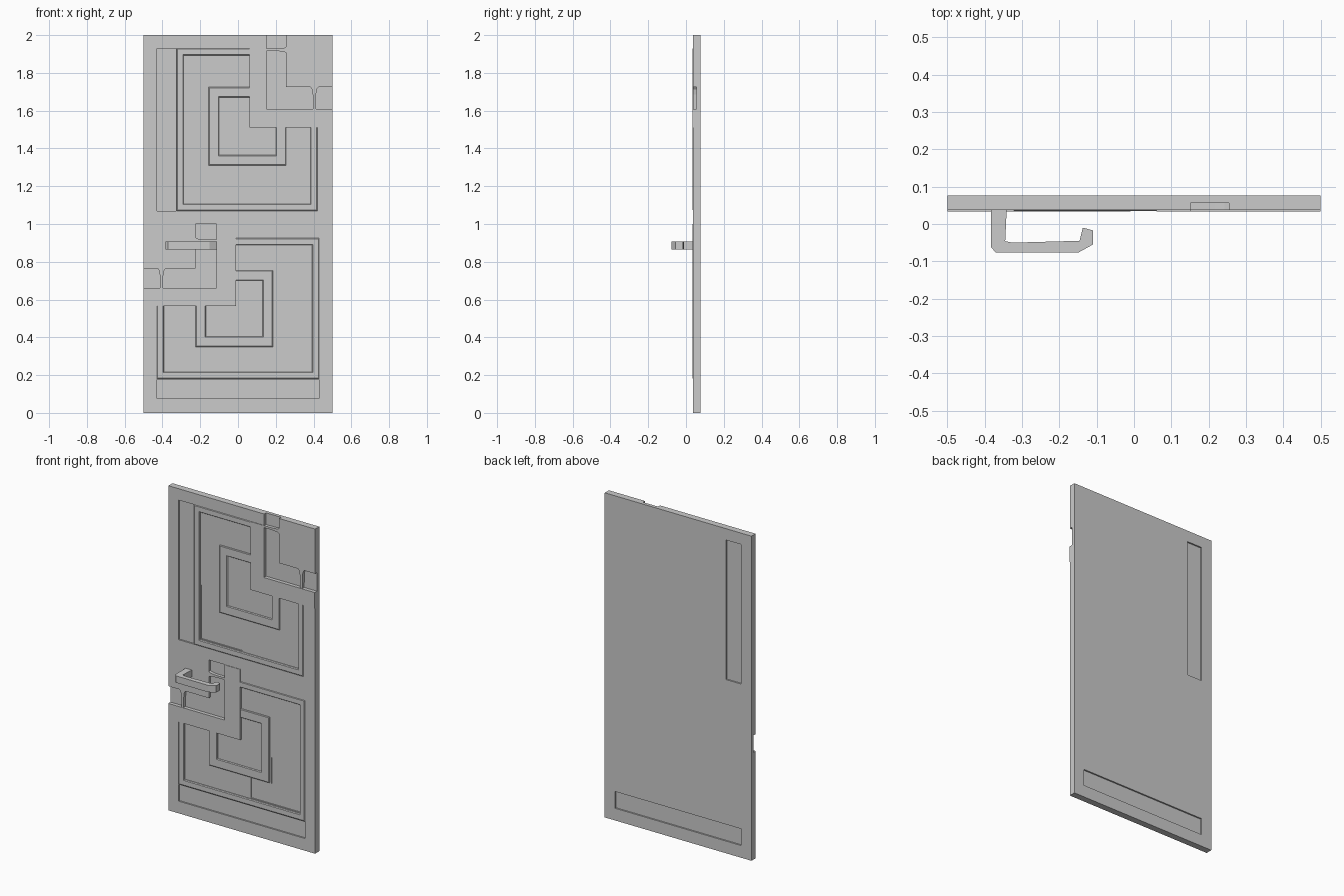
import bpy, bmesh

if "Cube" in bpy.data.objects:
    bpy.data.objects.remove(bpy.data.objects["Cube"])

FRONT, BACK = 0.037, 0.077
STRAP, FLOOR, POCKET, CHANNEL = 0.034, 0.046, 0.051, 0.056


def add_object(name, bm):
    bmesh.ops.recalc_face_normals(bm, faces=bm.faces[:])
    me = bpy.data.meshes.new(name)
    bm.to_mesh(me)
    bm.free()
    ob = bpy.data.objects.new(name, me)
    bpy.context.collection.objects.link(ob)
    return ob


def loft(name, loops):
    """Join equal point loops into a closed skin with end caps."""
    bm = bmesh.new()
    rings = [[bm.verts.new(p) for p in lp] for lp in loops]
    for a, b in zip(rings, rings[1:]):
        for i in range(len(a)):
            j = (i + 1) % len(a)
            bm.faces.new((a[i], a[j], b[j], b[i]))
    bm.faces.new(rings[0])
    bm.faces.new(rings[-1])
    return add_object(name, bm)


def prism(name, pts, y0, y1, s=1):
    """Front-view outline extruded in y; s=-1 mirrors it in x."""
    return loft(name, [[(s * x, y, z) for x, z in pts] for y in (y0, y1)])


def rect(x0, x1, z0, z1):
    return [(x0, z0), (x1, z0), (x1, z1), (x0, z1)]


def cut(pts, y0, y1, s=1):
    cutter = prism("cutter", pts, y0, y1, s)
    cutter.hide_render = True
    mod = door.modifiers.new("recess", 'BOOLEAN')
    mod.operation, mod.solver, mod.object = 'DIFFERENCE', 'EXACT', cutter
    bpy.context.view_layer.objects.active = door
    bpy.ops.object.modifier_apply(modifier=mod.name)
    bpy.data.objects.remove(cutter)


def moulding(name, box, clip, width, top, s):
    """Mitred strip around a square, with the strap corner left open."""
    x0, x1, z0, z1 = box
    cx, cz = clip
    prof = [(0, FLOOR + .001), (0, top + .003), (.004, top),
            (width - .004, top), (width, top + .005), (width, FLOOR + .001)]
    stations = [lambda i: (cx, z1 - i), lambda i: (x0 + i, z1 - i),
                lambda i: (x0 + i, z0 + i), lambda i: (x1 - i, z0 + i),
                lambda i: (x1 - i, cz)]
    loops = []
    for f in stations:
        loops.append([(s * f(i)[0], y, f(i)[1]) for i, y in prof])
    loft(name, loops)


# Door slab
door = prism("door_slab", rect(-.5, .5, 0, 2), FRONT, BACK)

# Long plain recesses on both faces
for strip in (rect(-.43, -.327, 1.07, 1.93), rect(-.43, .43, .075, .178)):
    cut(strip, FRONT - .02, FRONT + .009)
    cut(strip, BACK - .009, BACK + .02)

# Two decorated panels, the lower one mirrored
panels = [
    dict(n="upper", s=1, box=(-.325, .42, 1.07, 1.93), clip=(.06, 1.51),
         ring=(-.155, .255, 1.31, 1.725), pocket=(-.283, -.16, 0, 1.112, 1.305, 1.442),
         inner=(.152, 1.61), outer=(.255, 1.725), top=2.0, strap_top=1.93, bridge=1.92),
    dict(n="lower", s=-1, box=(-.43, .43, .18, .925), clip=(.01, .565),
         ring=(-.185, .225, .35, .755), pocket=(-.388, -.195, -.055, .222, .345, .51),
         inner=(.115, .66), outer=(.225, .765), top=1.0, strap_top=1.0, bridge=.91),
]
for p in panels:
    s, n = p["s"], p["n"]
    x0, x1, z0, z1 = p["box"]
    cx, cz = p["clip"]
    ix, iz = p["inner"]
    ox, oz = p["outer"]
    top = p["top"]

    # Sunken field, deeper corner pocket and the open L channel
    cut([(x0, z0), (x1, z0), (x1, cz), (cx, cz), (cx, z1), (x0, z1)],
        FRONT - .02, FLOOR, s)
    a, b, c, d, e, f = p["pocket"]
    cut([(a, d), (c, d), (c, e), (b, e), (b, f), (a, f)], FRONT - .02, POCKET, s)
    end = top + .02 if top == 2.0 else top
    cut([(ix, iz), (.52, iz), (.52, oz), (ox, oz), (ox, end), (ix, end)],
        FRONT - .02, CHANNEL, s)

    # Square border and concentric square band
    moulding(n + "_border", p["box"], p["clip"], .037, .035, s)
    moulding(n + "_square_band", p["ring"], p["clip"], .055, .039, s)

    # Raised L strap
    t = p["strap_top"]
    prism(n + "_strap", [(cx, cz), (.499, cz), (.499, iz), (ix, iz), (ix, t), (cx, t)],
          STRAP, FLOOR, s)

    # Flared bridges crossing the channel
    prism(n + "_side_bridge",
          [(.383, oz), (.392, oz - .012), (.396, oz - .04), (.397, iz), (.412, iz),
           (.413, oz - .04), (.417, oz - .012), (.426, oz)], FRONT, CHANNEL + .001, s)
    g = p["bridge"]
    prism(n + "_top_bridge",
          [(ox, g - .014), (ox - .012, g - .008), (ox - .04, g - .005), (ix, g - .004),
           (ix, g + .008), (ox - .04, g + .009), (ox - .012, g + .012), (ox, g + .018)],
          FRONT, CHANNEL + .001, s)

# Hooked pull handle
outline = [(-.383, .04), (-.383, -.062), (-.37, -.077), (-.15, -.077), (-.11, -.055),
           (-.11, -.017), (-.137, -.01), (-.146, -.045), (-.325, -.05), (-.345, -.046),
           (-.341, .04)]
loft("handle", [[(x, y, z) for x, y in outline] for z in (.865, .907)])
